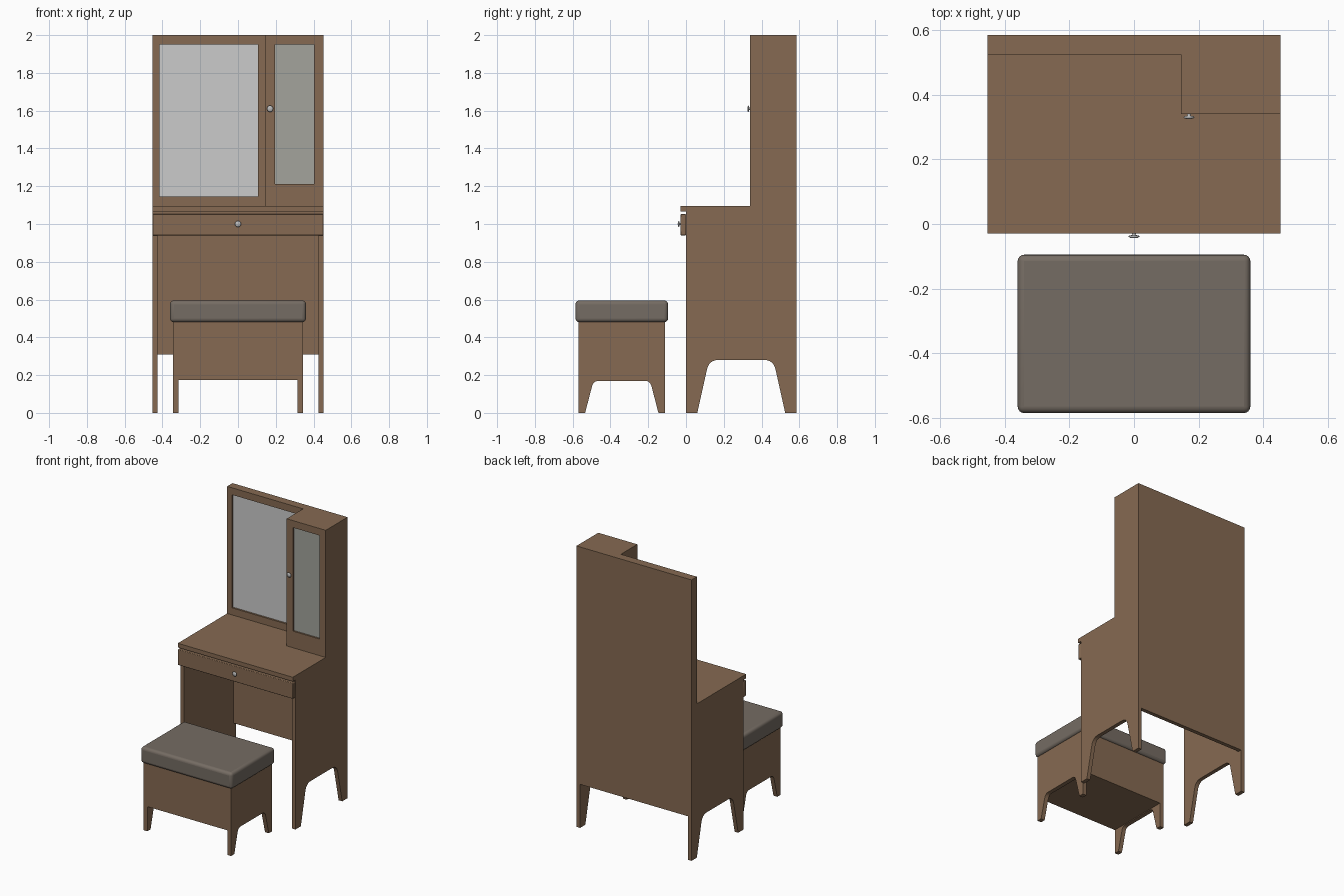
import bpy, bmesh, math
from mathutils import Vector

if "Cube" in bpy.data.objects:
    bpy.data.objects.remove(bpy.data.objects["Cube"])


def material(name, rgb):
    m = bpy.data.materials.new(name)
    m.diffuse_color = (*rgb, 1)
    m.use_nodes = True
    m.node_tree.nodes["Principled BSDF"].inputs["Base Color"].default_value = m.diffuse_color
    return m


WOOD = material("brown wood", (0.238, 0.144, 0.084))
MIRROR = material("mirror silver", (0.60, 0.60, 0.60))
GLASS = material("door glass", (0.366, 0.370, 0.335))
FABRIC = material("cushion fabric", (0.178, 0.150, 0.125))
METAL = material("knob metal", (0.50, 0.50, 0.50))


def finish(bm, name, mat):
    bmesh.ops.recalc_face_normals(bm, faces=bm.faces)
    me = bpy.data.meshes.new(name)
    bm.to_mesh(me)
    bm.free()
    me.materials.append(mat)
    ob = bpy.data.objects.new(name, me)
    bpy.context.collection.objects.link(ob)
    return ob


def box(name, x, y, z, mat=WOOD, bevel=0, segments=2):
    bm = bmesh.new()
    bmesh.ops.create_cube(bm, size=1)
    for v in bm.verts:
        v.co = Vector([(a + b) / 2 + c * (b - a) for (a, b), c in zip((x, y, z), v.co)])
    ob = finish(bm, name, mat)
    if bevel:
        mod = ob.modifiers.new("rounded edges", 'BEVEL')
        mod.width, mod.segments = bevel, segments
        bpy.context.view_layer.objects.active = ob
        ob.select_set(True)
        bpy.ops.object.shade_smooth_by_angle(angle=math.radians(40))
        ob.select_set(False)
    return ob


def side_panel(name, x0, x1, y0, y1, top, foot, arch, slope, radius):
    """Upright board with an arched cut-out that leaves two tapered feet."""
    mid = (y0 + y1) / 2
    foot_in = Vector((y0 + foot, 0))
    corner = Vector((y0 + foot + slope, arch))
    a = corner + (foot_in - corner).normalized() * radius
    b = corner + Vector((radius, 0))
    half = [foot_in]
    for i in range(7):                       # rounded arch corner
        t = i / 6
        half.append(a * (1 - t) ** 2 + corner * 2 * t * (1 - t) + b * t * t)
    other = [Vector((2 * mid - p.x, p.y)) for p in reversed(half)]
    pts = [Vector((y0, 0))] + half + other + [Vector(p) for p in ((y1, 0), (y1, top), (y0, top))]
    bm = bmesh.new()
    face = bm.faces.new([bm.verts.new((x0, p.x, p.y)) for p in pts])
    r = bmesh.ops.extrude_face_region(bm, geom=[face])
    bmesh.ops.translate(bm, vec=(x1 - x0, 0, 0),
                        verts=[g for g in r["geom"] if isinstance(g, bmesh.types.BMVert)])
    return finish(bm, name, WOOD)


def frame(name, x, y, z, hole_x, hole_z):
    """Rectangular frame: a front face with a hole, given thickness."""
    bm = bmesh.new()
    rings = []
    for yy in y:
        for (a, b), (c, d) in ((x, z), (hole_x, hole_z)):
            rings.append([bm.verts.new((px, yy, pz)) for px, pz in ((a, c), (b, c), (b, d), (a, d))])
    fo, fi, bo, bi = rings
    for r, s in ((fo, fi), (bo, bi), (fo, bo), (fi, bi)):
        for i in range(4):
            j = (i + 1) % 4
            bm.faces.new((r[i], r[j], s[j], s[i]))
    return finish(bm, name, WOOD)


def knob(name, x, y, z):
    """Turned knob facing the front, standing on the surface at y."""
    profile = [(0.007, 0.0), (0.005, 0.006), (0.015, 0.008), (0.017, 0.011), (0.012, 0.015), (0.0, 0.016)]
    bm = bmesh.new()
    vs = [bm.verts.new((r, -d, 0)) for r, d in profile]
    es = [bm.edges.new(p) for p in zip(vs, vs[1:])]
    bmesh.ops.spin(bm, geom=vs + es, cent=(0, 0, 0), axis=(0, 1, 0), angle=2 * math.pi, steps=20)
    bmesh.ops.remove_doubles(bm, verts=bm.verts, dist=1e-5)
    ob = finish(bm, name, METAL)
    ob.location = (x, y, z)
    for p in ob.data.polygons:
        p.use_smooth = True


W, T = 0.453, 0.028          # half width and board thickness
BACK = 0.585

# Table: sides, back board, drawer housing, top and drawer front
for label, s in (("left", -1), ("right", 1)):
    side_panel(label + "_table_side", s * W, s * (W - T), 0, BACK, 1.065, 0.06, 0.28, 0.062, 0.05)
box("table_back", (-W + T, W - T), (BACK - T, BACK), (0.31, 1.065))
box("drawer_housing", (-W + T, W - T), (0.0, BACK - T), (0.945, 1.065))
box("drawer_front", (-W, W), (-0.03, 0.0), (0.94, 1.052), bevel=0.004)
box("table_top", (-W, W), (-0.03, BACK), (1.065, 1.095))
knob("drawer_knob", 0, -0.028, 1.0)

# Mirror section
box("mirror_back", (-W, 0.145), (0.545, BACK), (1.095, 2.0))
frame("mirror_frame", (-W, 0.145), (0.525, 0.545), (1.095, 2.0), (-0.415, 0.107), (1.145, 1.95))
box("mirror", (-0.415, 0.107), (0.538, 0.545), (1.145, 1.95), MIRROR)

# Tall cabinet with glazed door
box("cabinet", (0.145, W), (0.37, BACK), (1.095, 2.0))
frame("cabinet_door", (0.145, W), (0.34, 0.37), (1.095, 2.0), (0.195, 0.402), (1.213, 1.95))
box("door_glass", (0.195, 0.402), (0.352, 0.36), (1.213, 1.95), GLASS)
knob("door_knob", 0.17, 0.341, 1.61)

# Stool: sides, storage box and cushion
for label, s in (("left", -1), ("right", 1)):
    side_panel(label + "_stool_side", s * 0.345, s * 0.315, -0.57, -0.11, 0.482, 0.036, 0.17, 0.044, 0.03)
box("stool_box", (-0.315, 0.315), (-0.57, -0.11), (0.175, 0.482))
box("stool_cushion", (-0.36, 0.36), (-0.585, -0.095), (0.48, 0.595), FABRIC, bevel=0.02, segments=4)
